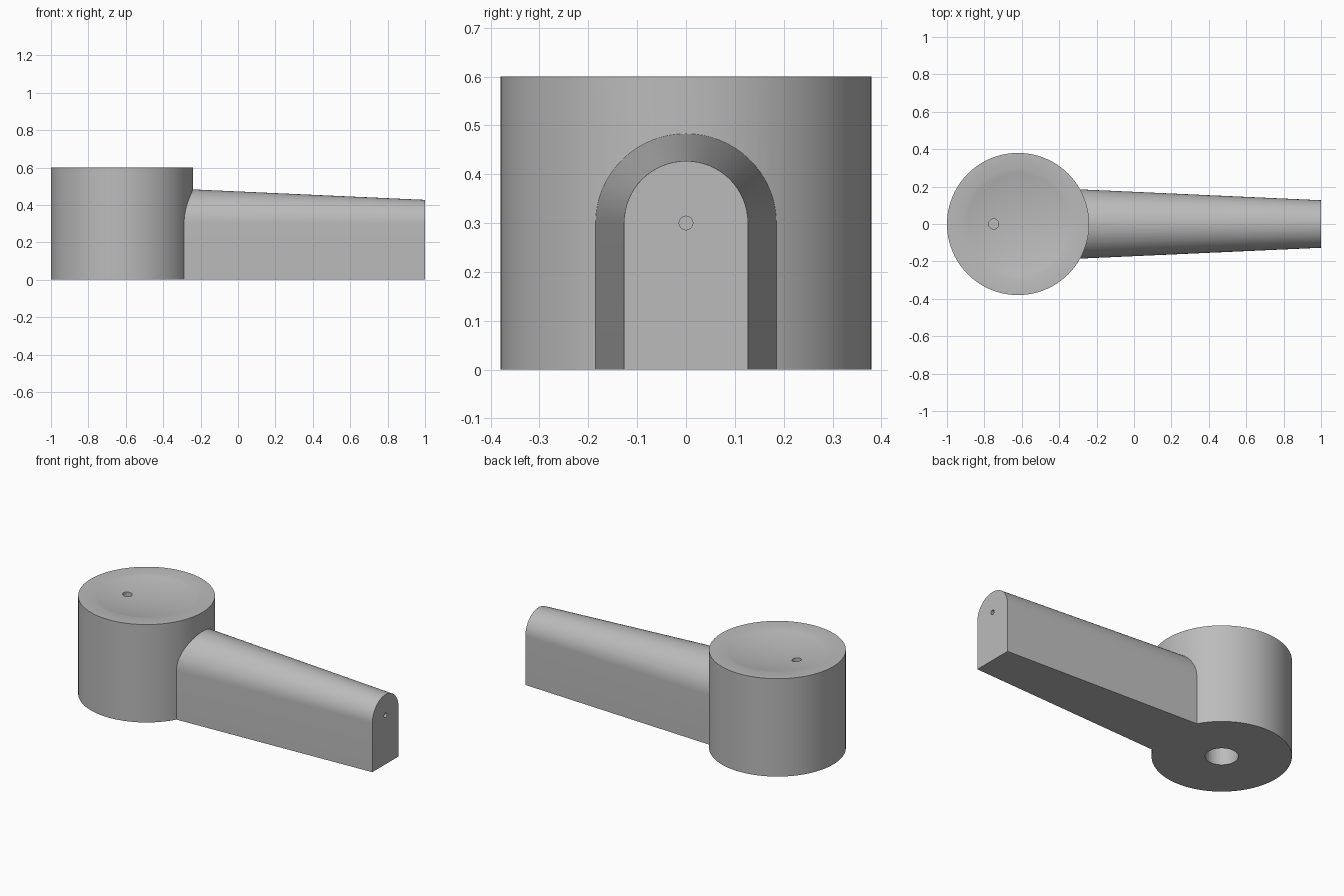
import bpy, bmesh, math
from mathutils import Matrix, Vector

if "Cube" in bpy.data.objects:
    bpy.data.objects.remove(bpy.data.objects["Cube"], do_unlink=True)

CX, R, H = -0.62, 0.38, 0.6      # round hub
DISH_R, DISH_D = 0.3, 0.033      # shallow dish in its top
ARCH_Z = 0.3                     # spring line of the arched arm

grey = bpy.data.materials.new("plain grey")
grey.use_nodes = True
colour = (0.5, 0.5, 0.5, 1)
grey.diffuse_color = colour
grey.node_tree.nodes["Principled BSDF"].inputs["Base Color"].default_value = colour


def make(name, bm):
    bmesh.ops.recalc_face_normals(bm, faces=bm.faces)
    mesh = bpy.data.meshes.new(name)
    bm.to_mesh(mesh)
    bm.free()
    mesh.materials.append(grey)
    obj = bpy.data.objects.new(name, mesh)
    bpy.context.collection.objects.link(obj)
    return obj


def lathe(name, profile, segments=96):
    """Revolve (radius, height) points about the hub axis; ends lie on the axis."""
    bm = bmesh.new()
    verts = [bm.verts.new((CX + r, 0, z)) for r, z in profile]
    edges = [bm.edges.new(pair) for pair in zip(verts, verts[1:])]
    bmesh.ops.spin(bm, geom=verts + edges, cent=(CX, 0, 0), axis=(0, 0, 1),
                   angle=math.tau, steps=segments)
    bmesh.ops.remove_doubles(bm, verts=bm.verts, dist=1e-4)
    return make(name, bm)


def arch(bm, x, r, steps=32):
    pts = [(-r, 0)]
    for i in range(steps + 1):
        a = math.pi * (1 - i / steps)
        pts.append((r * math.cos(a), ARCH_Z + r * math.sin(a)))
    pts.append((r, 0))
    return [bm.verts.new((x, y, z)) for y, z in pts]


def drill(name, start, end, r):
    start, end = Vector(start), Vector(end)
    d = end - start
    turn = d.to_track_quat('Z', 'Y').to_matrix().to_4x4()
    bm = bmesh.new()
    bmesh.ops.create_cone(bm, cap_ends=True, segments=32, radius1=r, radius2=r,
                          depth=d.length,
                          matrix=Matrix.Translation((start + end) / 2) @ turn)
    return make(name, bm)


def combine(target, other, operation):
    mod = target.modifiers.new(other.name, 'BOOLEAN')
    mod.operation, mod.solver, mod.object = operation, 'EXACT', other
    bpy.context.view_layer.objects.active = target
    bpy.ops.object.modifier_apply(modifier=mod.name)
    bpy.data.objects.remove(other, do_unlink=True)


# Hub with dished top
dish = [(DISH_R * i / 10, H - DISH_D * (1 - (i / 10) ** 2)) for i in range(11)]
handle = lathe("lever_handle", [(0, 0), (R, 0), (R, H)] + dish[::-1])

# Tapered arm with rounded top
bm = bmesh.new()
inner, outer = arch(bm, CX, 0.2), arch(bm, 1, 0.127)
n = len(inner)
for i in range(n):
    j = (i + 1) % n
    bm.faces.new((inner[i], inner[j], outer[j], outer[i]))
bm.faces.new(inner)
bm.faces.new(outer)
combine(handle, make("arm", bm), 'UNION')

# Blind holes: spindle socket below, small ones in the dish and arm tip
for name, start, end, r in (
        ("spindle_socket", (CX, 0, -0.1), (CX, 0, 0.3), 0.09),
        ("dish_hole", (-0.75, 0, 0.48), (-0.75, 0, 0.7), 0.027),
        ("tip_hole", (0.9, 0, ARCH_Z), (1.1, 0, ARCH_Z), 0.014)):
    combine(handle, drill(name, start, end, r), 'DIFFERENCE')

bpy.ops.object.select_all(action='DESELECT')
handle.select_set(True)
bpy.context.view_layer.objects.active = handle
bpy.ops.object.shade_smooth_by_angle(angle=math.radians(30))
